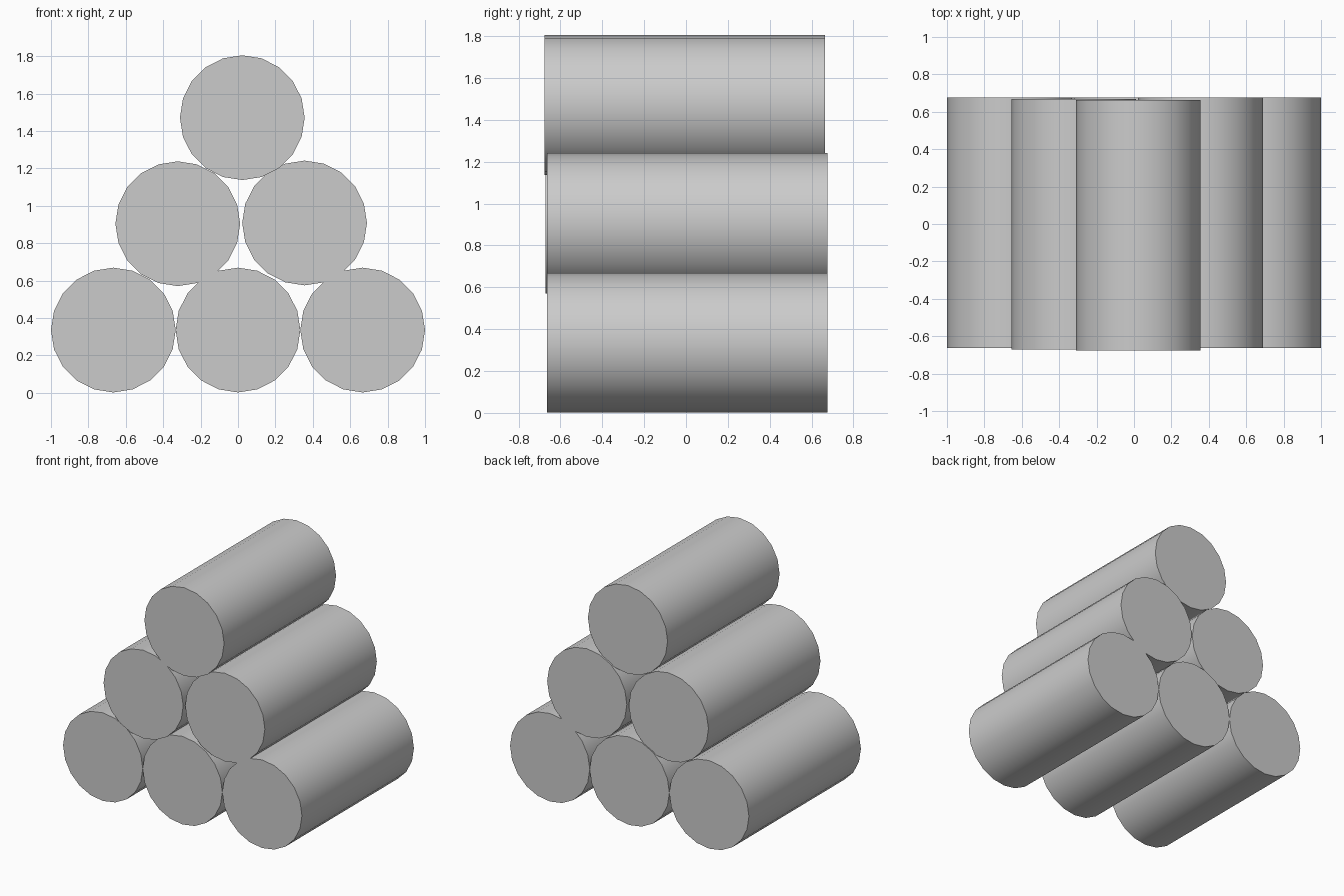
import bpy, math

if "Cube" in bpy.data.objects:
    bpy.data.objects.remove(bpy.data.objects["Cube"])

RADIUS, LENGTH, SIDES = 0.3335, 1.339, 20


def log(name, x, y, z):
    # 20-sided cylinder lying along y
    bpy.ops.mesh.primitive_cylinder_add(
        vertices=SIDES, radius=RADIUS, depth=LENGTH,
        location=(x, y, z), rotation=(math.pi / 2, 0, 0))
    obj = bpy.context.object
    obj.name = name
    bpy.ops.object.transform_apply(location=False, rotation=True, scale=True)
    bpy.ops.object.shade_smooth_by_angle(angle=math.radians(30))


# Bottom row
for label, x in (("left", -0.6665), ("middle", 0), ("right", 0.6665)):
    log(f"bottom_log_{label}", x, 0.006, RADIUS + 0.002)

# Middle row and top log, slightly shifted as if stacked by hand
log("middle_log_left", -0.322, -0.002, 0.904)
log("middle_log_right", 0.356, 0.006, 0.908)
log("top_log", 0.023, -0.006, 1.471)
